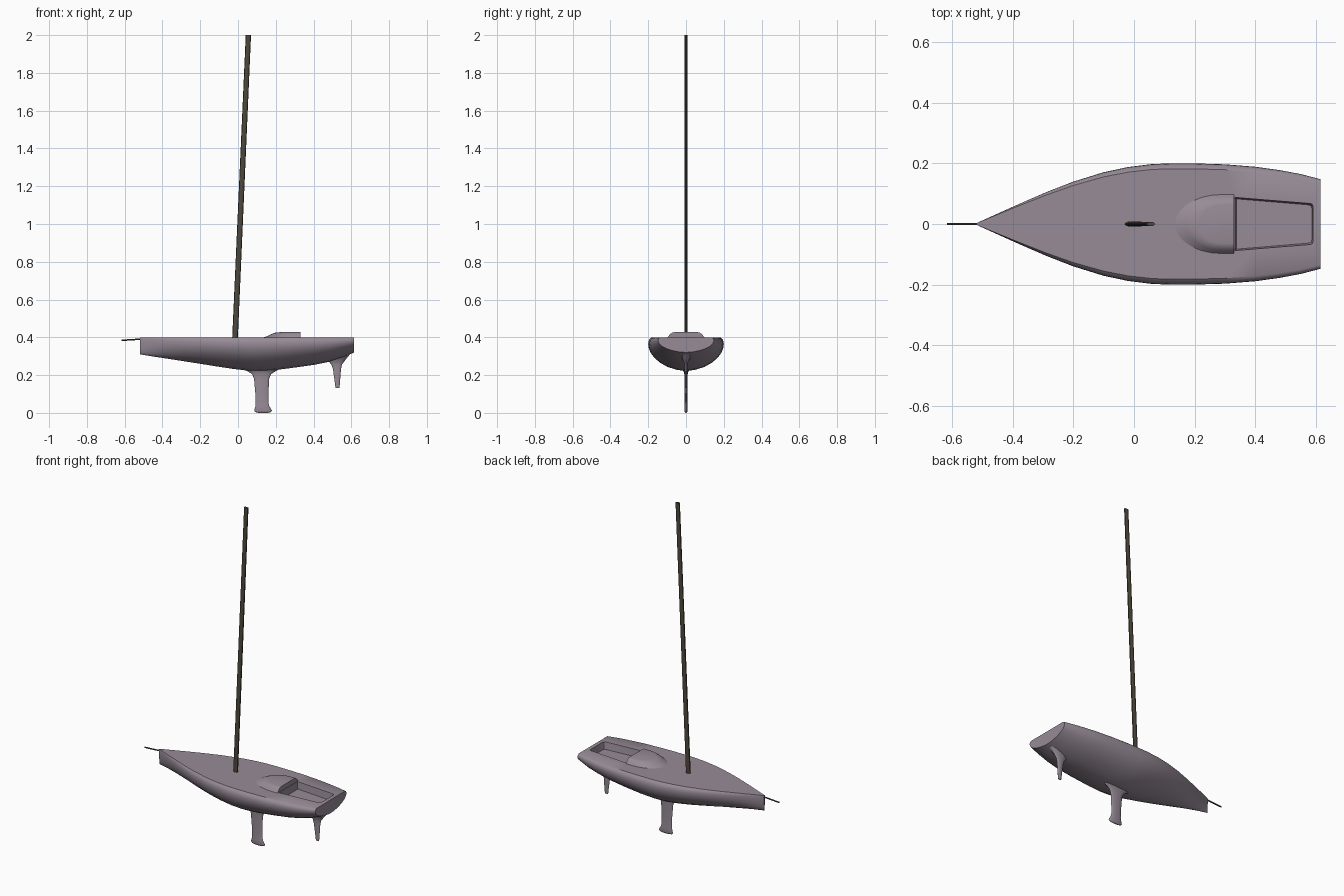
import bpy, bmesh, math

if "Cube" in bpy.data.objects:
    bpy.data.objects.remove(bpy.data.objects["Cube"])


def material(name, rgb):
    m = bpy.data.materials.new(name)
    m.diffuse_color = (*rgb, 1)
    m.use_nodes = True
    m.node_tree.nodes["Principled BSDF"].inputs["Base Color"].default_value = m.diffuse_color
    return m


HULL = material("hull_paint", (0.31, 0.26, 0.31))
SPAR = material("spar", (0.075, 0.065, 0.045))


def loft(name, rings, mat, angle=35):
    """Skin closed rings of equal length and cap both ends."""
    bm = bmesh.new()
    loops = [[bm.verts.new(p) for p in r] for r in rings]
    n = len(loops[0])
    for a, b in zip(loops, loops[1:]):
        for i in range(n):
            j = (i + 1) % n
            bm.faces.new((a[i], a[j], b[j], b[i]))
    bm.faces.new(loops[0][::-1])
    bm.faces.new(loops[-1])
    bmesh.ops.recalc_face_normals(bm, faces=bm.faces)
    me = bpy.data.meshes.new(name)
    bm.to_mesh(me)
    bm.free()
    ob = bpy.data.objects.new(name, me)
    bpy.context.collection.objects.link(ob)
    me.materials.append(mat)
    smooth(ob, angle)
    return ob


def smooth(ob, angle=35):
    bpy.ops.object.select_all(action='DESELECT')
    ob.select_set(True)
    bpy.context.view_layer.objects.active = ob
    bpy.ops.object.shade_smooth_by_angle(angle=math.radians(angle))


def oval(x0, x1, hy, z, n=16):
    c, r = (x0 + x1) / 2, (x1 - x0) / 2
    return [(c + r * math.cos(2 * math.pi * i / n),
             hy * math.sin(2 * math.pi * i / n), z) for i in range(n)]


# Hull: stations of (x, half beam, keel-line height)
DECK = 0.40
stations = [(-0.52, 0.003, 0.31), (-0.46, 0.030, 0.300), (-0.38, 0.066, 0.288),
            (-0.29, 0.105, 0.274), (-0.2, 0.140, 0.260), (-0.1, 0.171, 0.244),
            (-0.02, 0.188, 0.232), (0.06, 0.198, 0.223), (0.12, 0.200, 0.221),
            (0.2, 0.200, 0.227), (0.3, 0.197, 0.240), (0.4, 0.189, 0.254),
            (0.48, 0.178, 0.270), (0.55, 0.165, 0.292), (0.615, 0.148, 0.320)]
# Half section: (fraction of beam, fraction of depth)
section = [(0.91, 0), (0.965, 0.05), (0.99, 0.12), (1, 0.2), (0.985, 0.32), (0.94, 0.45),
           (0.85, 0.59), (0.70, 0.74), (0.5, 0.87), (0.25, 0.96), (0, 1)]
full = section + [(-y, d) for y, d in section[-2::-1]]
hull = loft("hull", [[(x, b * y, DECK - d * (DECK - k)) for y, d in full]
                     for x, b, k in stations], HULL)

# Cockpit well cut into the deck
def well(inset, z):
    x0, x1, a, b, c = 0.333 + inset, 0.592 - inset, 0.088 - inset, 0.068 - inset, 0.01
    half = [(x0, a), (x1 - c, b), (x1 - c * .3, b - c * .3), (x1, b - c)]
    return [(x, y, z) for x, y in half] + [(x, -y, z) for x, y in half[::-1]]


cutter = loft("cockpit_cutter", [well(0.005, 0.358), well(0, 0.402), well(0, 0.44)], HULL)
cutter.hide_render = True
mod = hull.modifiers.new("cockpit", 'BOOLEAN')
mod.object, mod.operation, mod.solver = cutter, 'DIFFERENCE', 'EXACT'
bpy.context.view_layer.objects.active = hull
bpy.ops.object.modifier_apply(modifier=mod.name)
bpy.data.objects.remove(cutter)
smooth(hull)

# Cabin top: rounded at the front, flat at the back
def cabin_ring(front, hy, z, back=0.33, n=14):
    mid = 0.29
    arc = [(mid - (mid - front) * math.sin(math.pi * i / n),
            hy * math.cos(math.pi * i / n), z) for i in range(n + 1)]
    return [(back, hy, z)] + arc + [(back, -hy, z)]


loft("cabin", [cabin_ring(0.125, 0.100, 0.397), cabin_ring(0.15, 0.094, 0.404),
               cabin_ring(0.172, 0.086, 0.415), cabin_ring(0.195, 0.075, 0.424),
               cabin_ring(0.22, 0.064, 0.427)], HULL, 40)

# Keel and rudder with flared roots
loft("keel", [oval(0.03, 0.22, 0.020, 0.232), oval(0.055, 0.195, 0.012, 0.218),
              oval(0.075, 0.175, 0.009, 0.205), oval(0.085, 0.165, 0.008, 0.18),
              oval(0.092, 0.161, 0.007, 0.10), oval(0.094, 0.161, 0.007, 0.055),
              oval(0.092, 0.166, 0.008, 0.035), oval(0.086, 0.180, 0.009, 0.012),
              oval(0.092, 0.174, 0.007, 0.004), oval(0.11, 0.16, 0.003, 0.0)], HULL)
loft("rudder", [oval(0.44, 0.60, 0.045, 0.318), oval(0.465, 0.58, 0.025, 0.295),
                oval(0.48, 0.562, 0.012, 0.272), oval(0.495, 0.550, 0.008, 0.255),
                oval(0.503, 0.545, 0.007, 0.23), oval(0.514, 0.539, 0.005, 0.15),
                oval(0.516, 0.537, 0.004, 0.132)], HULL)

# Raked mast
loft("mast", [oval(-0.031, -0.001, 0.008, 0.39, 12), oval(0.041, 0.069, 0.007, 2.0, 12)], SPAR)

# Bowsprit
loft("bowsprit", [[(x, 0.004 * math.cos(a), z + 0.004 * math.sin(a))
                   for a in (i * math.pi / 4 for i in range(8))]
                  for x, z in ((-0.618, 0.384), (-0.505, 0.391))], SPAR)
